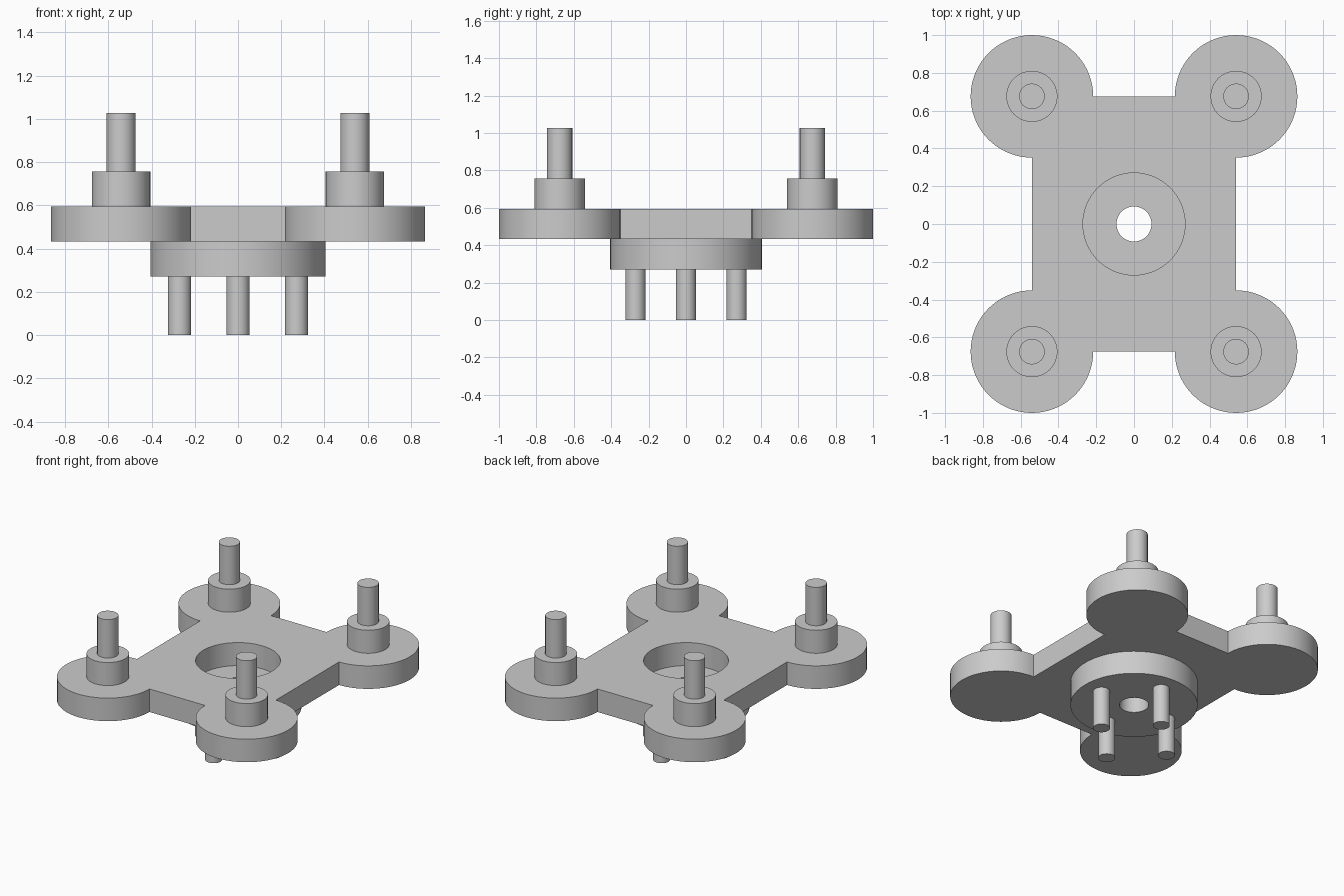
import bpy, bmesh, math

cube = bpy.data.objects.get("Cube")
if cube:
    bpy.data.objects.remove(cube)

U = 1 / 37                      # design module
GREY = (0.6, 0.6, 0.6, 1.0)
mat = bpy.data.materials.new("plain grey")
mat.use_nodes = True
mat.diffuse_color = GREY
mat.node_tree.nodes["Principled BSDF"].inputs["Base Color"].default_value = GREY


def arc(cx, cy, r, start, sweep, n):
    """Points along an arc, angles in degrees; a full circle is not closed."""
    last = n if abs(sweep) >= 360 else n + 1
    return [(cx + r * math.cos(math.radians(start + sweep * i / n)),
             cy + r * math.sin(math.radians(start + sweep * i / n))) for i in range(last)]


def circle(r, cx=0, cy=0, n=64):
    return arc(cx, cy, r, 0, 360, n)


def extrude(name, z0, z1, *loops):
    """Solid between z0 and z1 from an outer loop and optional hole loops."""
    bm = bmesh.new()
    for loop in loops:
        vs = [bm.verts.new((x, y, z0)) for x, y in loop]
        for i, v in enumerate(vs):
            bm.edges.new((v, vs[(i + 1) % len(vs)]))
    if len(loops) == 1:
        bm.faces.new(vs)
    else:
        bmesh.ops.triangle_fill(bm, use_beauty=True, edges=bm.edges[:], normal=(0, 0, 1))
    geom = bmesh.ops.extrude_face_region(bm, geom=bm.faces[:], use_keep_orig=True)["geom"]
    top = [g for g in geom if isinstance(g, bmesh.types.BMVert)]
    bmesh.ops.translate(bm, verts=top, vec=(0, 0, z1 - z0))
    bmesh.ops.recalc_face_normals(bm, faces=bm.faces[:])
    me = bpy.data.meshes.new(name)
    bm.to_mesh(me)
    bm.free()
    me.materials.append(mat)
    ob = bpy.data.objects.new(name, me)
    bpy.context.collection.objects.link(ob)
    bpy.ops.object.select_all(action='DESELECT')
    ob.select_set(True)
    bpy.context.view_layer.objects.active = ob
    bpy.ops.object.shade_smooth_by_angle(angle=math.radians(30))
    return ob


# Heights of the stacked levels
Z_HUB, Z_PLATE, Z_TOP, Z_COLLAR, Z_PIN = 10 * U, 16 * U, 22 * U, 28 * U, 38 * U
CX, CY, LOBE = 20 * U, 25 * U, 12 * U
corners = [(1, 1, "back_left"), (-1, 1, "back_right"),
           (-1, -1, "front_right"), (1, -1, "front_left")]

# Plate: rectangle with a three-quarter round lobe on each corner, open centre
outline = []
for i, (sx, sy, _) in enumerate(corners):
    outline += arc(sx * CX, sy * CY, LOBE, -90 + 90 * i, 270, 54)
extrude("plate", Z_PLATE, Z_TOP, outline, circle(10 * U))

# Hub disc under the plate with a small through hole
extrude("hub_disc", Z_HUB, Z_PLATE, circle(15 * U, n=80), circle(0.093, n=48))

# Stepped posts on the lobes
for sx, sy, tag in corners:
    x, y = sx * CX, sy * CY
    extrude("collar_" + tag, Z_TOP, Z_COLLAR, circle(5 * U, x, y))
    extrude("pin_" + tag, Z_COLLAR, Z_PIN, circle(2.5 * U, x, y, 48))

# Four pegs under the hub, set in a cross
for dx, dy, tag in [(1, 0, "left"), (-1, 0, "right"), (0, 1, "back"), (0, -1, "front")]:
    extrude("peg_" + tag, 0, Z_HUB, circle(2 * U, dx * 10 * U, dy * 10 * U, 40))
